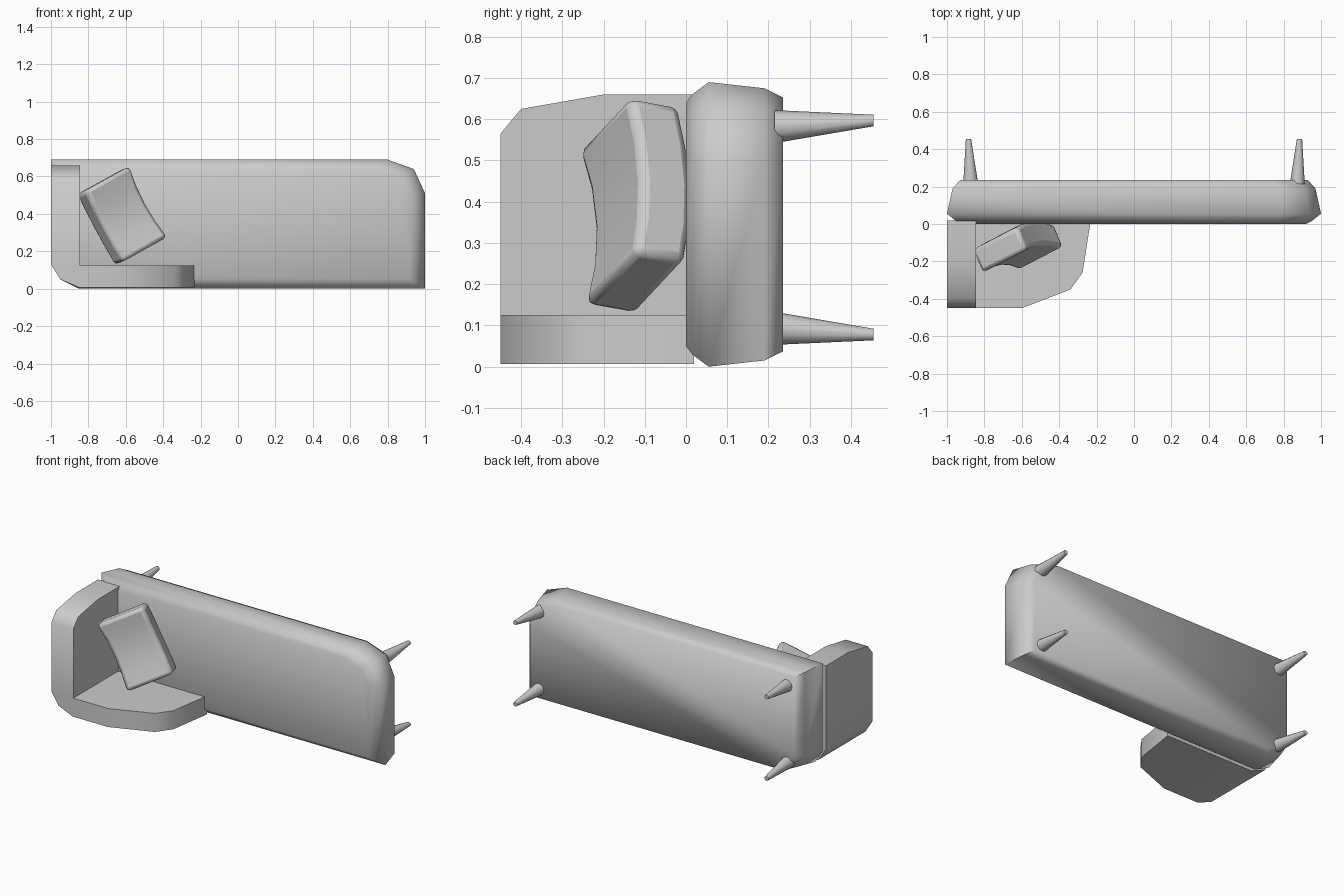
import bpy, bmesh, math
from mathutils import Vector

if "Cube" in bpy.data.objects:
    bpy.data.objects.remove(bpy.data.objects["Cube"])


def make(name, bm, angle=50):
    bmesh.ops.remove_doubles(bm, verts=bm.verts, dist=0.0005)
    bmesh.ops.recalc_face_normals(bm, faces=bm.faces)
    me = bpy.data.meshes.new(name)
    bm.to_mesh(me)
    bm.free()
    ob = bpy.data.objects.new(name, me)
    bpy.context.collection.objects.link(ob)
    bpy.ops.object.select_all(action='DESELECT')
    ob.select_set(True)
    bpy.context.view_layer.objects.active = ob
    bpy.ops.object.shade_smooth_by_angle(angle=math.radians(angle))
    return ob


def loft(rings):
    """Bridge equal-length closed rings and cap both ends."""
    bm = bmesh.new()
    loops = [[bm.verts.new(p) for p in r] for r in rings]
    n = len(loops[0])
    for a, b in zip(loops, loops[1:]):
        for i in range(n):
            j = (i + 1) % n
            bm.faces.new((a[i], a[j], b[j], b[i]))
    bm.faces.new(loops[0])
    bm.faces.new(loops[-1][::-1])
    return bm


# Seat slab (sofa lies on its back): outline inset along y for the soft rim
outline = [(-1, .13), (-.95, .05), (-.85, 0), (1, 0), (1, .51),
           (.94, .64), (.8, .69), (-1, .69)]
layers = [(0, .08, .05), (.015, .05, .03), (.055, 0, 0),
          (.19, .03, .015), (.235, .07, .037)]  # y, x inset, z inset
make("seat", loft([[(x * (1 - ix), y, .345 + (z - .345) * (1 - iz / .345))
                    for x, z in outline] for y, ix, iz in layers]), 65)

# L-shaped rest: outer xz, inner xz, front edge y along the bend
inner = (-.845, .125)
stations = [((-1, .66), (-.845, .66), -.2), ((-1, .625), (-.845, .625), -.4),
            ((-1, .565), (-.845, .565), -.45),
            ((-1, .13), inner, -.45), ((-.95, .05), inner, -.45),
            ((-.85, .007), inner, -.45),
            ((-.6, .007), (-.6, .125), -.45), ((-.34, .007), (-.34, .125), -.35),
            ((-.275, .007), (-.275, .125), -.26), ((-.232, .007), (-.232, .125), .015)]
rings = []
for o, i, y in stations:
    back = .02
    rings.append([(o[0], y, o[1]), (i[0], y, i[1]),
                  (i[0], back, i[1]), (o[0], back, o[1])])
make("corner_rest", loft(rings), 60)

# Cushion: bevelled box, bent in the middle, leaning in the corner
u = Vector((.27, .14, .15)).normalized()
v = Vector((.18, 0, -.41)).normalized()
n = u.cross(v).normalized()
v = n.cross(u)
rings = []
for t in (-1, -.5, 0, .5, 1):
    c = Vector((-.625, -.118, .388)) + v * (.215 * t) + n * (.03 * (.5 - t * t))
    w = .15 - .008 * (1 - t * t)
    h = .068
    rings.append([c + u * a * w + n * b * h
                  for a, b in ((-1, -1), (1, -1), (1, 1), (-1, 1))])
cushion = make("cushion", loft(rings), 45)
bev = cushion.modifiers.new("soft_edge", 'BEVEL')
bev.width, bev.segments = .022, 2
bev.limit_method = 'ANGLE'
bev.angle_limit = math.radians(40)

# Tapered, slightly splayed legs pointing backwards
for side, sx in (("left", -1), ("right", 1)):
    for lvl, z0, z1 in (("upper", .582, .597), ("lower", .093, .078)):
        rings = []
        for x, y, z, r in ((.873, .215, z0, .04), (.885, .455, z1, .014)):
            rings.append([(sx * x + r * math.cos(k * math.tau / 12), y,
                           z + r * math.sin(k * math.tau / 12)) for k in range(12)])
        make(f"{side}_{lvl}_leg", loft(rings), 45)
